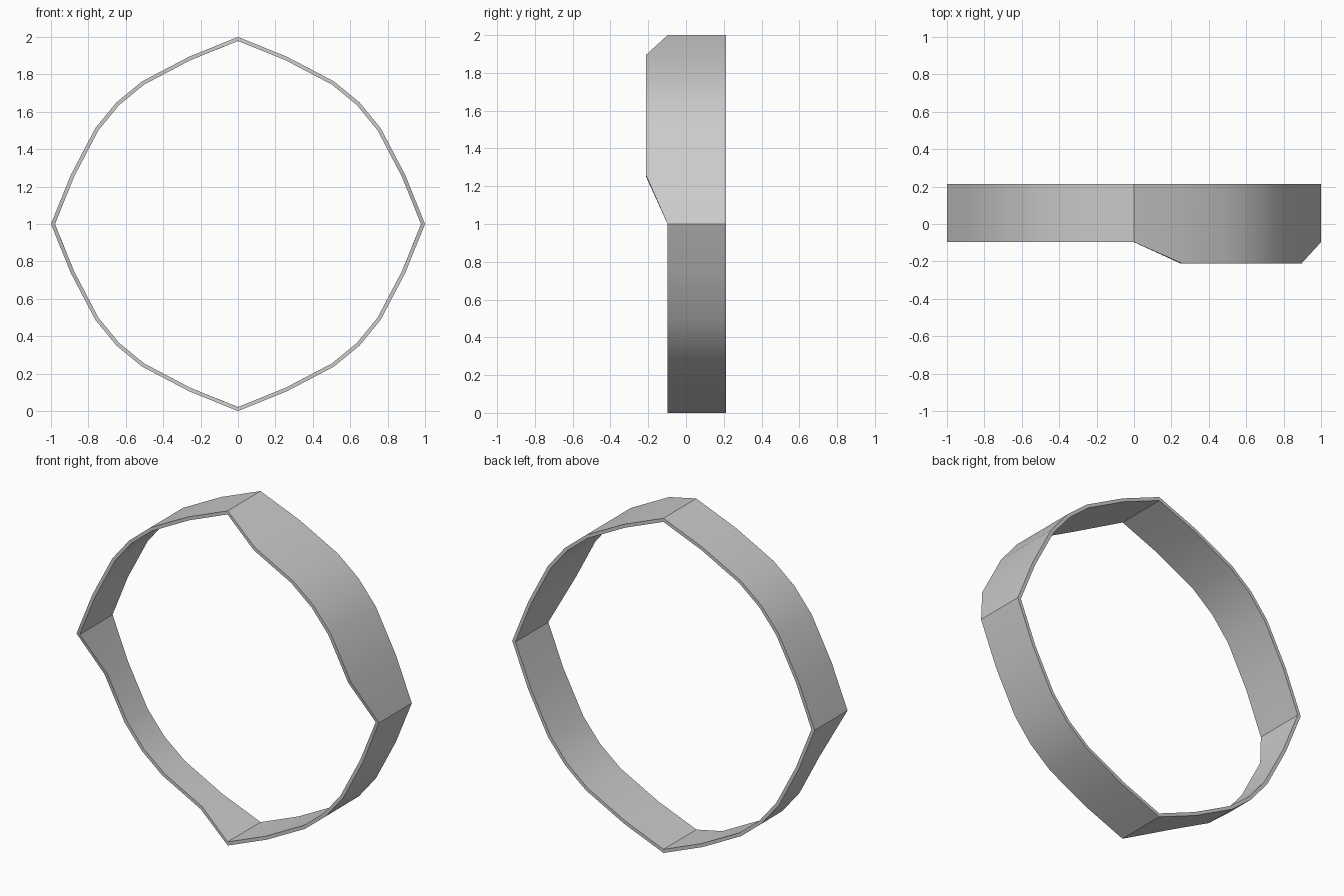
import bpy
import bmesh

if "Cube" in bpy.data.objects:
    bpy.data.objects.remove(bpy.data.objects["Cube"])

BACK, FRONT, STEP, WALL = 0.213, -0.097, 0.115, 0.02

# Outline of one quarter, from its corner up to the next corner
quarter = [(1, 0), (0.895, 0.26), (0.763, 0.512), (0.65, 0.65), (0.512, 0.763), (0.26, 0.895)]
# Front edge shift per quarter: upper right widens, lower left narrows
shifts = [-STEP, 0, STEP, 0]

# Thin band swept round the four quarters
bm = bmesh.new()
pairs = []
for q, shift in enumerate(shifts):
    for i, (x, z) in enumerate(quarter):
        for _ in range(q):
            x, z = -z, x
        front = FRONT + (shift if i else 0)
        pairs.append((bm.verts.new((x, front, z + 1)), bm.verts.new((x, BACK, z + 1))))
for i, (f, b) in enumerate(pairs):
    f2, b2 = pairs[(i + 1) % len(pairs)]
    bm.faces.new((f, b, b2, f2))

mesh = bpy.data.meshes.new("ring_band")
bm.to_mesh(mesh)
bm.free()
ring = bpy.data.objects.new("ring_band", mesh)
bpy.context.collection.objects.link(ring)
bpy.context.view_layer.objects.active = ring
ring.select_set(True)

# Wall thickness, inward
wall = ring.modifiers.new("wall", 'SOLIDIFY')
wall.thickness = WALL
wall.offset = -1
wall.use_even_offset = True
bpy.ops.object.modifier_apply(modifier=wall.name)

# Smooth walls, sharp corners and rims
bpy.ops.object.shade_smooth_by_angle(angle=0.52)
